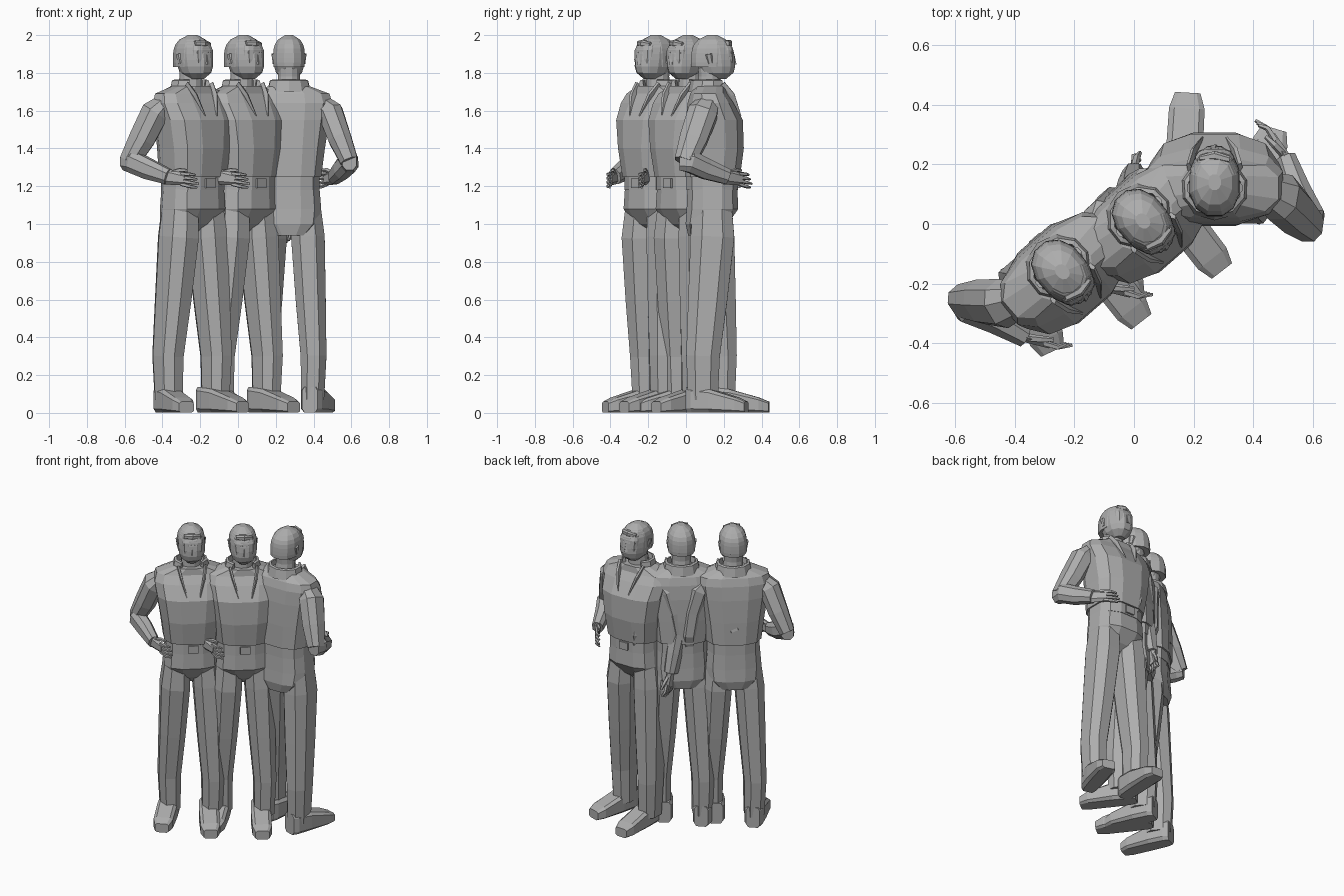
import bpy, bmesh, math
from mathutils import Vector, Matrix

default_cube = bpy.data.objects.get("Cube")
if default_cube:
    bpy.data.objects.remove(default_cube)

grey = bpy.data.materials.new("plain grey")
grey.use_nodes = True
shade = (.42, .42, .42, 1)
grey.diffuse_color = shade
grey.node_tree.nodes["Principled BSDF"].inputs["Base Color"].default_value = shade

# Standing place and turn in degrees of each figure
FIGURES = {"right": (-.24, -.16, 41), "middle": (.03, .01, 41), "left": (.27, .14, 180)}
SIDES = {"right": -1, "left": 1}
UP = Vector((0, 0, 1))
BACK = Vector((0, 1, 0))
ACROSS = Vector((1, 0, 0))


def place(part_name, bm):
    """Put one linked copy of a part on every figure."""
    bmesh.ops.recalc_face_normals(bm, faces=bm.faces)
    mesh = bpy.data.meshes.new(part_name)
    bm.to_mesh(mesh)
    bm.free()
    mesh.materials.append(grey)
    for figure, (x, y, turn) in FIGURES.items():
        part = bpy.data.objects.new(f"{figure}_figure_{part_name}", mesh)
        spin = Matrix.Rotation(math.radians(turn), 4, "Z")
        part.matrix_world = Matrix.Translation((x, y, 0)) @ spin
        bpy.context.collection.objects.link(part)


def skin(bm, loops):
    """Bridge neighbouring loops of points and cap both ends."""
    rows = [[bm.verts.new(point) for point in loop] for loop in loops]
    for lower, upper in zip(rows, rows[1:]):
        for k, vert in enumerate(lower):
            bm.faces.new((lower[k - 1], vert, upper[k], upper[k - 1]))
    bm.faces.new(rows[0])
    bm.faces.new(rows[-1])


def section(centre, width, depth, side, up, sides, power):
    """Rounded-box cross-section with a flat side to the front."""
    def bulge(value):
        return math.copysign(abs(value) ** (2 / power), value)

    angles = [math.tau * (k + .5) / sides for k in range(sides)]
    return [centre + side * bulge(math.cos(a)) * width + up * bulge(math.sin(a)) * depth
            for a in angles]


def add_stack(bm, rings, sides=12, power=2.7):
    """Level cross-sections: height, half width, half depth, shift back."""
    skin(bm, [section(UP * z + BACK * shift, width, depth, ACROSS, BACK, sides, power)
              for z, width, depth, shift in rings])


def add_limb(bm, joints, widths, depth=1.2, sides=8, power=2.4):
    """Cross-sections set square to a path of joints."""
    joints = [Vector(joint) for joint in joints]
    overall = (joints[-1] - joints[0]).normalized()
    guide = UP if abs(overall.z) < .75 else BACK
    loops = []
    for i, (joint, width) in enumerate(zip(joints, widths)):
        following = joints[min(i + 1, len(joints) - 1)]
        tangent = (following - joints[max(i - 1, 0)]).normalized()
        side = tangent.cross(guide).normalized()
        up = side.cross(tangent)
        loops.append(section(joint, width, width * depth, side, up, sides, power))
    skin(bm, loops)


def build(part_name, adder, *args, **options):
    bm = bmesh.new()
    adder(bm, *args, **options)
    place(part_name, bm)


# Jacket, belt, buckle and trouser seat
build("jacket", add_stack, [(1.25, .175, .15, 0), (1.4, .195, .16, -.01), (1.55, .22, .155, -.01),
                            (1.64, .235, .125, .01), (1.69, .22, .1, .02), (1.73, .11, .085, .01)])
build("belt", add_stack, [(1.18, .165, .14, 0), (1.26, .165, .14, 0)])
build("belt_buckle", add_stack, [(1.19, .04, .01, -.14), (1.24, .04, .01, -.14)], sides=4)
build("trouser_seat", add_stack, [(.94, .1, .07, .06), (1, .165, .115, .03), (1.08, .175, .14, 0),
                                  (1.2, .165, .135, 0)])


def add_shoe(bm, heel, toe):
    """Sole on the ground, broad to the ball, blunt and lower at the toe."""
    heel, toe = Vector(heel), Vector(toe)
    across = (toe - heel).cross(UP).normalized()
    loops = []
    for along in (0, .1, .4, .85, 1):
        width = .064 - .02 * abs(2 * along - 1) ** 6
        height = .07 - .04 * along ** 2
        loops.append(section(heel.lerp(toe, along) + UP * height, width, height, across, UP, 8, 5))
    skin(bm, loops)


# Trouser legs and shoes, the left one a stride ahead
STRIDE = {"right": .05, "left": -.04}
SHOES = {"right": ((-.11, .13, 0), (-.2, -.18, 0)), "left": ((.11, .05, 0), (.09, -.3, 0))}
for name, sign in SIDES.items():
    step = STRIDE[name]
    build(f"{name}_leg", add_limb,
          [(sign * .085, 0, 1.15), (sign * .1, 0, .93), (sign * .115, step / 2, .6),
           (sign * .13, step, .3), (sign * .125, step, .07)],
          [.08, .095, .085, .073, .065], depth=1.3)
    build(f"{name}_shoe", add_shoe, *SHOES[name])

# Sleeves: right elbow bent outwards, left arm hanging
RIGHT_ELBOW, RIGHT_WRIST = Vector((-.32, .145, 1.33)), Vector((-.24, -.08, 1.25))
LEFT_ELBOW, LEFT_WRIST = Vector((.28, .05, 1.31)), Vector((.27, -.02, 1.06))
build("right_upper_arm", add_limb,
      [(-.17, .02, 1.64), (-.22, .05, 1.59), (-.27, .1, 1.45), RIGHT_ELBOW],
      [.05, .07, .065, .05])
build("right_forearm", add_limb,
      [RIGHT_ELBOW + BACK * .03, RIGHT_ELBOW - BACK * .03, RIGHT_ELBOW.lerp(RIGHT_WRIST, .5), RIGHT_WRIST],
      [.04, .052, .048, .036])
build("left_sleeve", add_limb,
      [(.17, .01, 1.64), (.22, .03, 1.59), (.26, .04, 1.45), LEFT_ELBOW,
       LEFT_ELBOW.lerp(LEFT_WRIST, .5), LEFT_WRIST],
      [.05, .068, .06, .055, .05, .04])


def add_hand(bm, wrist, aim, thumb_side, palm_side):
    """Flat palm, four fanned and curled fingers, and a thumb."""
    aim, thumb_side, palm_side = (Vector(v).normalized() for v in (aim, thumb_side, palm_side))

    def at(forward, sideways=0, curl=0):
        return wrist + aim * forward + thumb_side * sideways + palm_side * curl

    add_limb(bm, [at(-.02), at(.04), at(.09)], [.02, .017, .014], depth=2.2, sides=6)
    for finger in range(4):
        offset = (finger - 1.5) * .018
        tip = .165 - abs(finger - 1) * .01
        add_limb(bm, [at(.07, offset), at(.12, offset * 1.2), at(tip, offset * 1.2, .02)],
                 [.011, .01, .006], depth=1, sides=5)
    add_limb(bm, [at(.01, .02), at(.06, .045, .01), at(.1, .05, .02)],
             [.013, .012, .007], depth=1, sides=5)


build("right_hand", add_hand, RIGHT_WRIST, (.1, -.16, -.03), UP, (.8, .5, 0))
build("left_hand", add_hand, LEFT_WRIST, (0, -.3, -1), -BACK, -ACROSS)

CHIN, HEAD = 1.76, .24


def add_dome(bm, start, grow, shift):
    """Egg shape from a start fraction of the head up to the crown."""
    rings = []
    steps = 7
    for k in range(steps + 1):
        t = start + (1 - start) * k / steps
        swell = grow * max(.25, math.sqrt(1 - abs(2 * t - 1) ** 3))
        rings.append((CHIN + HEAD * t, .084 * swell, .106 * swell, shift * (1 - t)))
    add_stack(bm, rings, power=2.2)


# Neck, head and hair
build("neck", add_stack, [(1.7, .065, .07, .02), (1.78, .06, .06, .015), (1.85, .06, .06, .02)], power=2)
build("head", add_dome, .03, 1, -.03)
build("hair", add_dome, .3, 1.03, .015)
build("forehead", add_stack, [(1.835, .058, .05, -.062), (1.87, .066, .05, -.066), (1.92, .066, .045, -.067),
                              (1.945, .06, .04, -.06)], power=3)
build("fringe", add_limb, [(-.05, -.075, 1.955), (0, -.088, 1.955), (.05, -.08, 1.95)], [.013, .018, .01])

# Face
build("nose", add_stack, [(1.845, .016, .014, -.114), (1.9, .008, .008, -.108)], sides=5, power=2)
build("mouth", add_stack, [(1.805, .02, .015, -.088), (1.825, .024, .017, -.09)], sides=6)
for name, sign in SIDES.items():
    build(f"{name}_brow", add_limb, [(sign * .01, -.11, 1.905), (sign * .055, -.096, 1.908)],
          [.006, .005], sides=4)
    build(f"{name}_eye", add_limb, [(sign * .02, -.109, 1.888), (sign * .045, -.101, 1.888)],
          [.005, .005], sides=6)
    build(f"{name}_ear", add_limb, [(sign * .08, .01, 1.85), (sign * .085, .02, 1.9)],
          [.007, .009], depth=2, sides=6)
    # Lapel running down from the collar
    build(f"{name}_lapel", add_limb,
          [(sign * .085, -.05, 1.74), (sign * .07, -.1, 1.68), (sign * .04, -.145, 1.57)],
          [.009, .009, .004], depth=2.2, sides=5)

# Standing collar, open at the front
collar_loops = []
OPENING, STEPS = math.radians(40), 8
for k in range(STEPS + 1):
    angle = OPENING + (math.tau - 2 * OPENING) * k / STEPS
    outward = ACROSS * math.sin(angle) - BACK * math.cos(angle) * .9
    collar_loops.append([outward * radius + UP * height + BACK * .02
                         for radius, height in ((.12, 1.7), (.105, 1.76), (.09, 1.765), (.08, 1.7))])
build("collar", skin, collar_loops)
